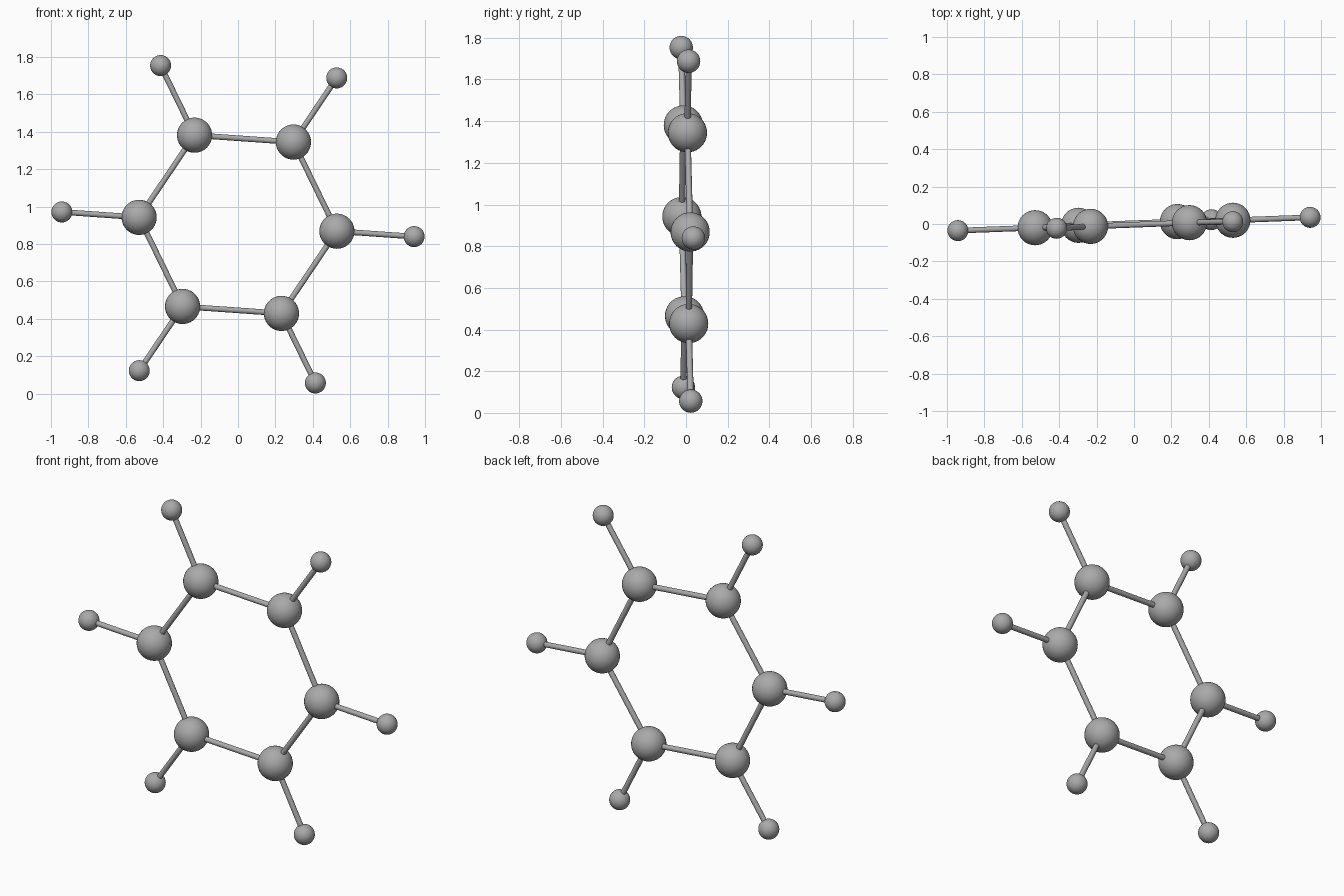
import bpy
from math import sin, cos, radians
from mathutils import Vector

cube = bpy.data.objects.get("Cube")
if cube:
    bpy.data.objects.remove(cube, do_unlink=True)

gray = bpy.data.materials.new("neutral_gray")
gray.use_nodes = True
color = (0.4, 0.4, 0.4, 1)
gray.diffuse_color = color
gray.node_tree.nodes["Principled BSDF"].inputs["Base Color"].default_value = color

CENTER_Z = 0.905
INNER_RING, OUTER_RING = 0.53, 0.944
BALL_LARGE, BALL_SMALL, ROD = 0.094, 0.056, 0.015


def ring_point(radius, k):
    """Point k of a hexagon in a slightly tilted upright plane."""
    a = radians(60 * k - 4)
    x, h = radius * cos(a), radius * sin(a)
    return Vector((x, 0.037 * x - 0.009 * h, CENTER_Z + h))


def finish(name):
    obj = bpy.context.object
    obj.name = name
    obj.data.materials.append(gray)
    bpy.ops.object.shade_smooth_by_angle(angle=radians(40))


def ball(name, at, radius):
    bpy.ops.mesh.primitive_uv_sphere_add(segments=32, ring_count=20,
                                         radius=radius, location=at)
    finish(name)


def rod(name, a, b):
    d = b - a
    bpy.ops.mesh.primitive_cylinder_add(
        vertices=16, radius=ROD, depth=d.length, location=(a + b) / 2,
        rotation=d.to_track_quat('Z', 'Y').to_euler())
    finish(name)


# Six large balls in a ring, each with a small ball on an outward rod
for k in range(6):
    inner, outer = ring_point(INNER_RING, k), ring_point(OUTER_RING, k)
    ball(f"ring_ball_{k + 1}", inner, BALL_LARGE)
    ball(f"outer_ball_{k + 1}", outer, BALL_SMALL)
    rod(f"ring_rod_{k + 1}", inner, ring_point(INNER_RING, k + 1))
    rod(f"outer_rod_{k + 1}", inner, outer)
